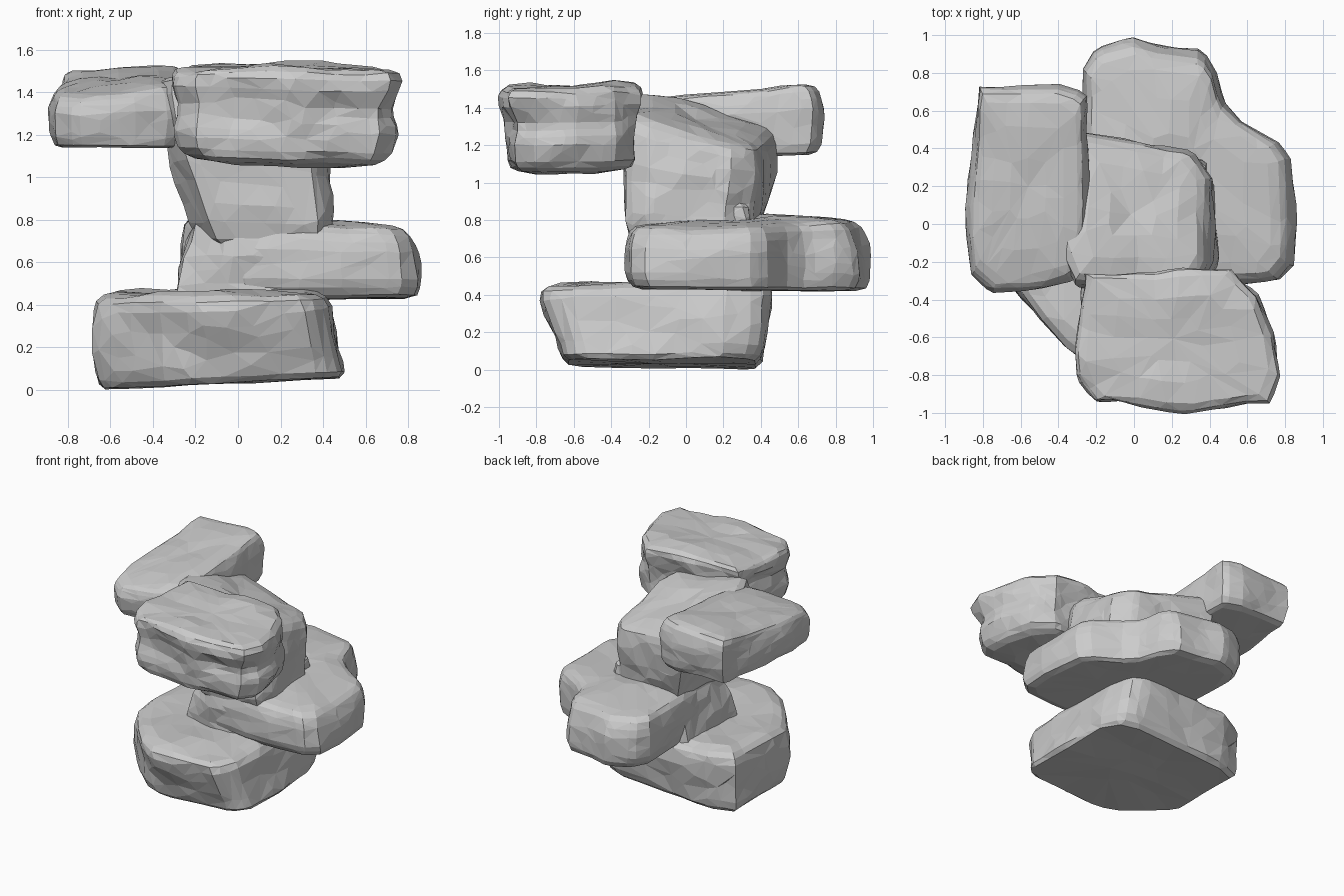
import bpy, bmesh
from mathutils import Vector, noise

if "Cube" in bpy.data.objects:
    bpy.data.objects.remove(bpy.data.objects["Cube"])

PROFILE = [(0, .25), (0, .55), (0, .85), (.04, .93), (.14, .965), (.25, .985), (.38, .995),
           (.5, 1), (.62, 1), (.75, .985), (.86, .965), (.94, .92), (.98, .83), (1.01, .6), (1.02, .3)]
SHARP_FOOT = [(0, .25), (0, .55), (0, .85), (.0, .94), (.06, .985), (.18, 1), (.34, 1), (.5, 1), (.65, 1),
              (.8, .99), (.9, .965), (.96, .91), (1, .8), (1.01, .55), (1.01, .3)]
STRATA = [(0, .25), (.01, .55), (.05, .82), (.1, .91), (.17, .955), (.27, .98), (.36, .985), (.44, .98),
          (.52, .965), (.6, .955), (.68, .97), (.78, .995), (.88, .995), (.94, .96), (.98, .88), (1.0, .6), (1.0, .3)]


def resample(low, high, n):
    """Evenly spaced points on the closed lower outline, with matching points on the upper one."""
    low, high = [Vector(p) for p in low], [Vector(p) for p in high]
    k = len(low)
    lengths = [(low[(i + 1) % k] - low[i]).length for i in range(k)]
    step, total = sum(lengths) / n, 0
    a, b = [], []
    i = 0
    for s in range(n):
        d = s * step
        while d > total + lengths[i] and i < k - 1:
            total += lengths[i]
            i += 1
        f = (d - total) / lengths[i]
        a.append(low[i].lerp(low[(i + 1) % k], f))
        b.append(high[i].lerp(high[(i + 1) % k], f))
    return a, b


def rock(name, low, bottom, top, high=None, profile=PROFILE, rough=.035, seed=0, n=60):
    """Loft an outline between two tilted planes (z, slope x, slope y), roughen and facet it."""
    a, b = resample(low, high or low, n)
    ca, cb = sum(a, Vector((0, 0))) / n, sum(b, Vector((0, 0))) / n
    bm = bmesh.new()

    def vert(p, t):
        z0 = bottom[0] + bottom[1] * p.x + bottom[2] * p.y
        z1 = top[0] + top[1] * p.x + top[2] * p.y
        return bm.verts.new((p.x, p.y, z0 + (z1 - z0) * t))

    rings = []
    for t, s in profile:
        rings.append([vert((ca + (pa - ca) * s).lerp(cb + (pb - cb) * s, min(t, 1)), t)
                      for pa, pb in zip(a, b)])
    for r0, r1 in zip(rings, rings[1:]):
        for j in range(n):
            m = (j + 1) % n
            bm.faces.new((r0[j], r0[m], r1[m], r1[j]))
    for ring, p, t in ((rings[0], ca, 0), (rings[-1], cb, 1)):
        c = vert(p, t)
        for j in range(n):
            bm.faces.new((ring[j], ring[(j + 1) % n], c))
    bmesh.ops.recalc_face_normals(bm, faces=bm.faces)
    bm.normal_update()
    off = Vector((seed * 7.3, seed * 3.1, seed * 5.7))
    moves = []
    for v in bm.verts:
        q = Vector((v.co.x * 2.6, v.co.y * 2.6, v.co.z * 5)) + off
        amp = rough * (.4 if v.normal.z < -.7 else .8)
        moves.append(v.normal * amp * (noise.noise(q) + .5 * noise.noise(q * 2.3)))
    for v, d in zip(bm.verts, moves):
        v.co += d
        v.co.z = max(v.co.z, 0)
    bmesh.ops.triangulate(bm, faces=bm.faces)
    me = bpy.data.meshes.new(name)
    bm.to_mesh(me)
    bm.free()
    ob = bpy.data.objects.new(name, me)
    bpy.context.collection.objects.link(ob)
    dec = ob.modifiers.new("facets", 'DECIMATE')
    dec.ratio = .3
    return ob


# Base slab with one cut corner
rock("base_rock",
     [(-.66, .34), (-.67, -.28), (-.6, -.36), (-.33, -.61), (-.2, -.66), (.4, -.66),
      (.51, -.56), (.5, .2), (.42, .36), (.3, .4), (-.5, .4)],
     (.035, .05, 0), (.47, .02, .02),
     high=[(-.67, .36), (-.68, -.28), (-.6, -.4), (-.36, -.68), (-.2, -.8), (.32, -.8),
           (.41, -.66), (.42, .2), (.38, .42), (.26, .48), (-.5, .46)],
     profile=SHARP_FOOT, rough=.03, seed=1)

# Neck filling the gap between base and middle slab
rock("neck_rock",
     [(-.34, -.25), (-.05, -.32), (.38, -.3), (.4, .38), (-.3, .4)],
     (.36, 0, 0), (.9, 0, 0),
     high=[(-.16, -.1), (-.02, -.29), (.38, -.28), (.4, .35), (-.2, .4)], seed=2, n=44)

# Middle slab with a right and a back lobe
rock("middle_rock",
     [(-.26, .82), (-.26, .3), (-.2, -.08), (.0, -.3), (.3, -.33), (.78, -.32), (.87, -.24),
      (.89, 0), (.85, .36), (.78, .44), (.58, .56), (.49, .66), (.43, .84), (.36, .95),
      (.12, .98), (-.02, 1.02), (-.2, .95)],
     (.43, 0, -.01), (.81, -.05, .01), seed=3, n=72, rough=.022,
     high=[(-.27, .82), (-.26, .3), (-.2, -.08), (-.0, -.3), (.3, -.32), (.74, -.3), (.81, -.22),
           (.82, 0), (.8, .34), (.75, .42), (.57, .54), (.47, .64), (.42, .8), (.36, .89),
           (.12, .92), (-.02, .95), (-.2, .9)])

# Upright core widening upward, its crown sloping to the back right
rock("core_rock",
     [(-.22, -.05), (-.1, -.32), (.4, -.32), (.46, -.2), (.44, .2), (.32, .34), (-.2, .4)],
     (.68, 0, 0), (1.36, -.22, -.27),
     high=[(-.42, -.12), (-.35, -.33), (.32, -.34), (.4, -.2), (.41, .26), (.3, .4), (-.36, .52)],
     seed=4)

# Upper left slab, rising towards the back
rock("left_top_rock",
     [(-.82, .73), (-.85, .5), (-.88, .1), (-.87, -.27), (-.76, -.37), (-.5, -.36),
      (-.3, -.29), (-.25, -.18), (-.24, .4), (-.26, .69), (-.4, .735)],
     (1.13, -.02, .02), (1.495, .08, .11), rough=.03, seed=5)

# Upper front slab with shallow layered grooves
rock("front_top_rock",
     [(-.26, -.29), (-.29, -.6), (-.29, -.8), (-.2, -.93), (0, -.93), (.27, -.95), (.66, -.93),
      (.74, -.82), (.72, -.6), (.65, -.38), (.5, -.28), (.1, -.29)],
     (1.075, -.04, .02), (1.54, -.02, .02),
     high=[(-.28, -.24), (-.31, -.6), (-.32, -.82), (-.22, -.96), (0, -.96), (.27, -1.0), (.72, -.94),
           (.78, -.8), (.75, -.58), (.66, -.36), (.52, -.22), (.1, -.25)],
     profile=STRATA, rough=.045, seed=6, n=68)
